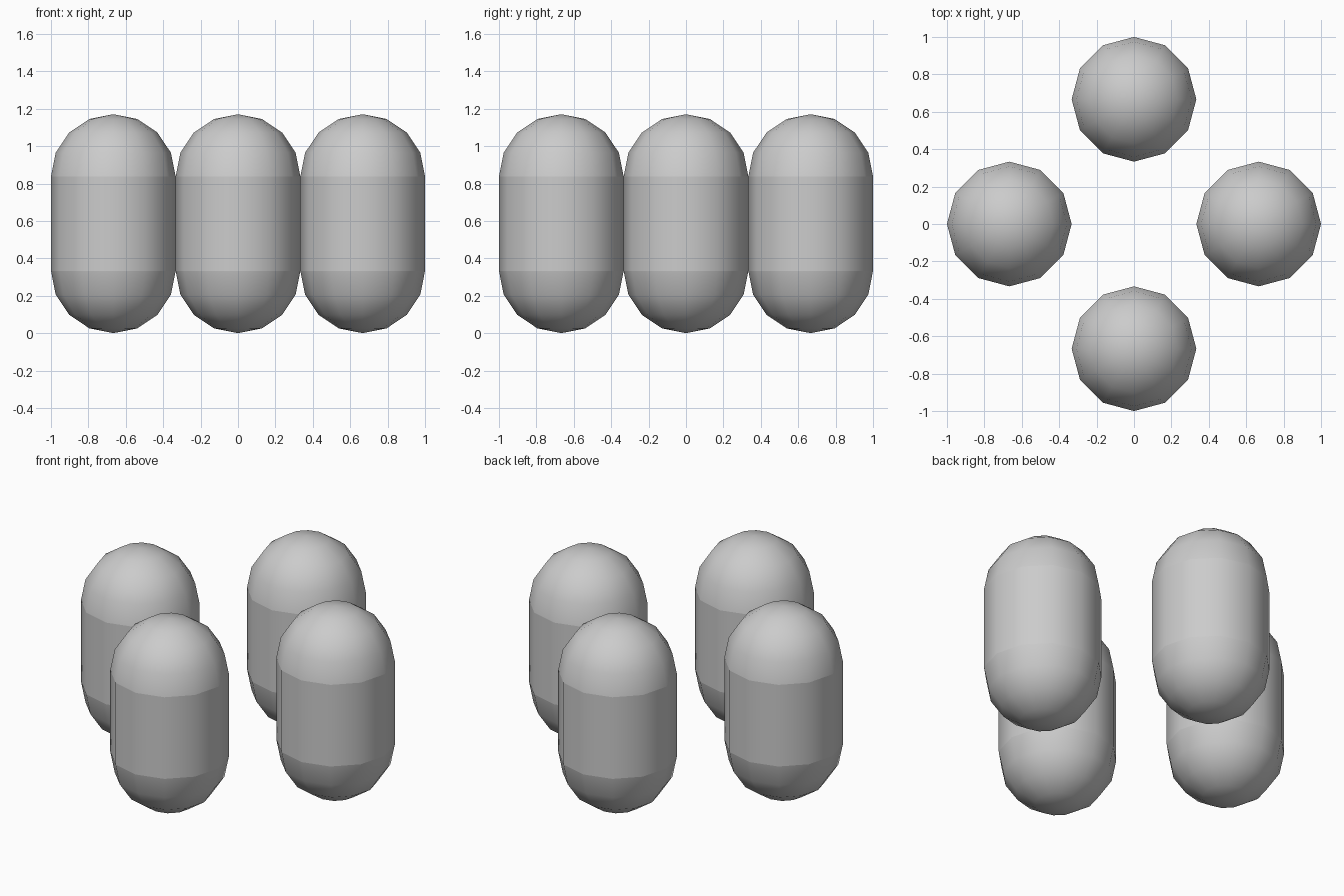
import bpy, bmesh, math

if "Cube" in bpy.data.objects:
    bpy.data.objects.remove(bpy.data.objects["Cube"])

R = 1 / 3          # capsule radius
LOW, HIGH = R, 0.837   # ends of the straight tube
SIDES, STEPS = 12, 4
OFFSET = 2 / 3


def capsule_mesh():
    # Rings from the bottom cap to the top cap
    angles = [math.radians(90 * i / STEPS) for i in range(STEPS)]
    rings = [(R * math.cos(a), LOW - R * math.sin(a)) for a in reversed(angles)]
    rings += [(R * math.cos(a), HIGH + R * math.sin(a)) for a in angles]

    bm = bmesh.new()
    loops = []
    for r, z in rings:
        loops.append([bm.verts.new((r * math.cos(math.tau * k / SIDES),
                                    r * math.sin(math.tau * k / SIDES), z))
                      for k in range(SIDES)])
    bottom = bm.verts.new((0, 0, LOW - R))
    top = bm.verts.new((0, 0, HIGH + R))

    for k in range(SIDES):
        n = (k + 1) % SIDES
        bm.faces.new((bottom, loops[0][n], loops[0][k]))
        bm.faces.new((top, loops[-1][k], loops[-1][n]))
        for a, b in zip(loops, loops[1:]):
            bm.faces.new((a[k], a[n], b[n], b[k]))

    # Smooth surface with crisp seams where the caps meet the tube
    for f in bm.faces:
        f.smooth = True
    for loop in (loops[STEPS - 1], loops[STEPS]):
        for k in range(SIDES):
            bm.edges.get((loop[k], loop[(k + 1) % SIDES])).smooth = False

    mesh = bpy.data.meshes.new("capsule")
    bm.to_mesh(mesh)
    bm.free()
    return mesh


# Four upright capsules in a cross layout sharing one mesh
mesh = capsule_mesh()
for name, x, y in (("front_capsule", 0, -OFFSET), ("back_capsule", 0, OFFSET),
                   ("left_capsule", -OFFSET, 0), ("right_capsule", OFFSET, 0)):
    obj = bpy.data.objects.new(name, mesh)
    obj.location = (x, y, 0)
    bpy.context.collection.objects.link(obj)
